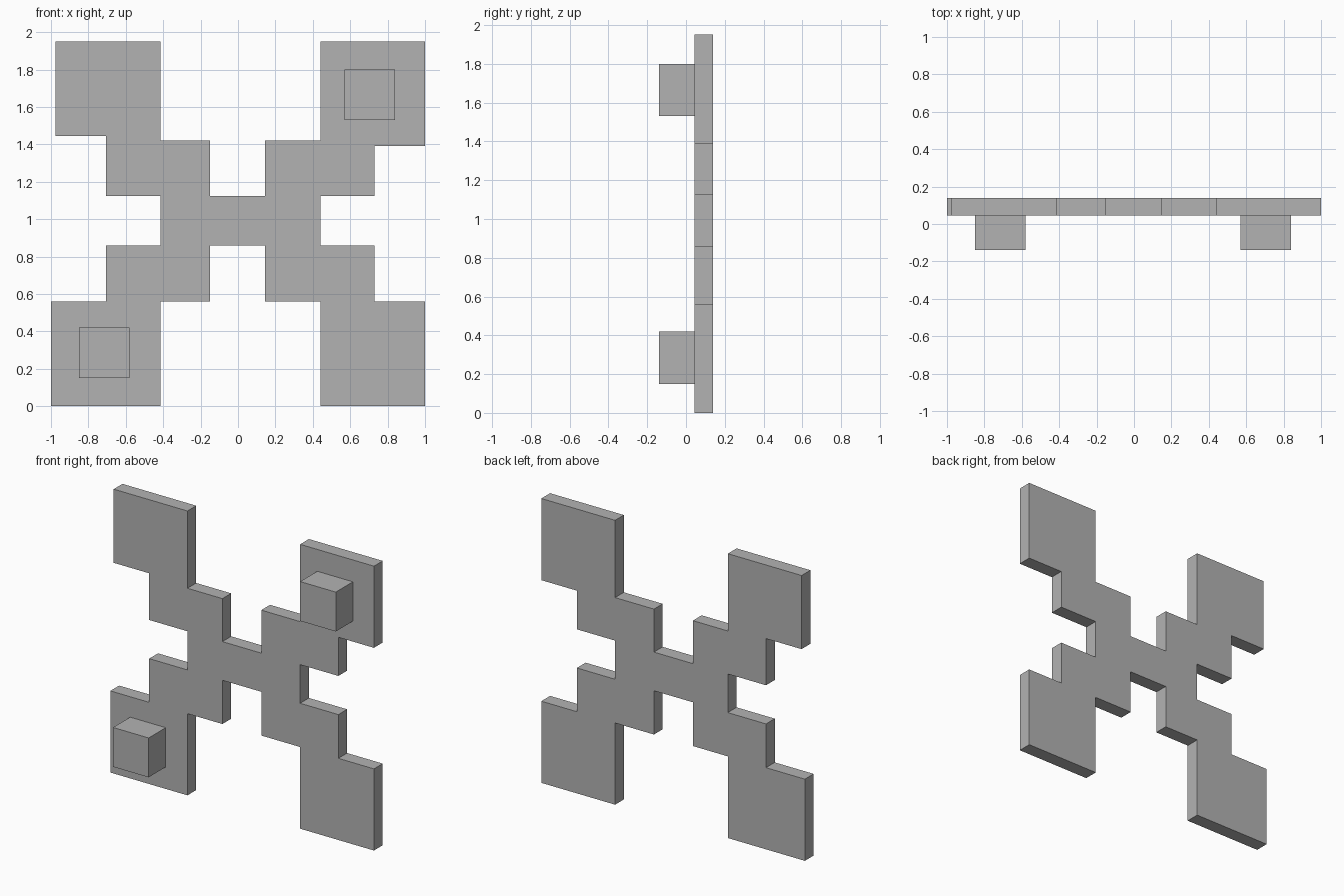
import bpy
import bmesh
from mathutils import Matrix, Vector

default_cube = bpy.data.objects.get("Cube")
if default_cube:
    bpy.data.objects.remove(default_cube, do_unlink=True)

# One plain grey for everything
grey = bpy.data.materials.new("plain grey")
grey.use_nodes = True
colour = (0.45, 0.45, 0.45, 1)
grey.diffuse_color = colour
grey.node_tree.nodes["Principled BSDF"].inputs["Base Color"].default_value = colour

# Depths shared by the plate and the blocks
back, plate_front, block_front = 0.14, 0.045, -0.14


def add_object(name, bm):
    bmesh.ops.recalc_face_normals(bm, faces=bm.faces[:])
    mesh = bpy.data.meshes.new(name)
    bm.to_mesh(mesh)
    bm.free()
    mesh.materials.append(grey)
    obj = bpy.data.objects.new(name, mesh)
    bpy.context.collection.objects.link(obj)
    return obj


def add_plate(name, outline):
    """Extrude a front outline of (x, z) points back through the plate depth."""
    bm = bmesh.new()
    face = bm.faces.new([bm.verts.new((x, plate_front, z)) for x, z in outline])
    extruded = bmesh.ops.extrude_face_region(bm, geom=[face])["geom"]
    moved = [g for g in extruded if isinstance(g, bmesh.types.BMVert)]
    bmesh.ops.translate(bm, verts=moved, vec=(0, back - plate_front, 0))
    return add_object(name, bm)


def add_block(name, x, z, size):
    """Square block standing out from the front of the plate."""
    depth = plate_front - block_front
    centre = Vector((x, (plate_front + block_front) / 2, z))
    bm = bmesh.new()
    bmesh.ops.create_cube(bm, size=1, matrix=Matrix.Translation(centre)
                          @ Matrix.Diagonal((size, depth, size, 1)))
    return add_object(name, bm)


# Vertical guide lines, from right to left of the model
right_edge, right_top_edge, right_outer = -1.0, -0.975, -0.705
right_mid, right_inner = -0.415, -0.15
left_inner, left_mid, left_outer, left_edge = 0.145, 0.44, 0.73, 1.0

# Horizontal guide lines, from the bottom up
bottom, low, waist_low, waist_high = 0.0, 0.56, 0.86, 1.125
left_high, right_high, shoulder, top = 1.39, 1.445, 1.42, 1.95

# Stepped cross: each quarter runs along its arm and back to the centre
upper_right = [
    (right_mid, waist_high), (right_outer, waist_high),
    (right_outer, right_high), (right_top_edge, right_high),
    (right_top_edge, top), (right_mid, top), (right_mid, shoulder),
    (right_inner, shoulder), (right_inner, waist_high),
]
upper_left = [
    (left_inner, waist_high), (left_inner, shoulder),
    (left_mid, shoulder), (left_mid, top), (left_edge, top),
    (left_edge, left_high), (left_outer, left_high),
    (left_outer, waist_high), (left_mid, waist_high),
]
lower_left = [
    (left_mid, waist_low), (left_outer, waist_low), (left_outer, low),
    (left_edge, low), (left_edge, bottom), (left_mid, bottom),
    (left_mid, low), (left_inner, low), (left_inner, waist_low),
]
lower_right = [
    (right_inner, waist_low), (right_inner, low), (right_mid, low),
    (right_mid, bottom), (right_edge, bottom), (right_edge, low),
    (right_outer, low), (right_outer, waist_low), (right_mid, waist_low),
]
add_plate("stepped_cross_plate",
          upper_right + upper_left + lower_left + lower_right)

# Blocks on two opposite corner pads
add_block("upper_left_block", 0.705, 1.665, 0.27)
add_block("lower_right_block", -0.715, 0.285, 0.27)
